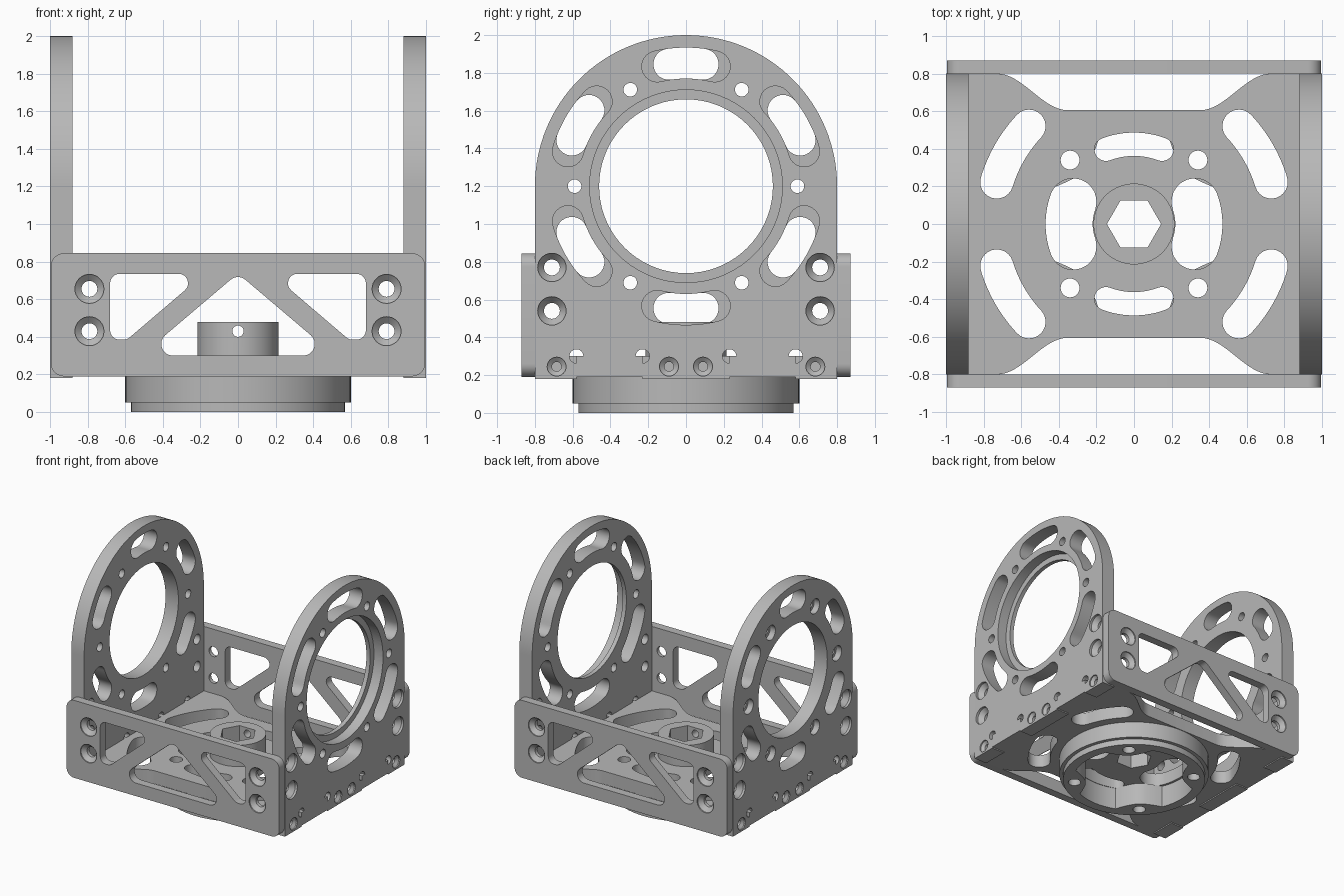
import bpy, bmesh
from math import sin, cos, tan, pi, radians, acos
from mathutils import Matrix, Vector

cube = bpy.data.objects.get("Cube")
if cube:
    bpy.data.objects.remove(cube, do_unlink=True)

metal = bpy.data.materials.new("grey metal")
metal.use_nodes = True
GREY = (0.48, 0.48, 0.48, 1)
metal.diffuse_color = GREY
for node in metal.node_tree.nodes:
    if node.type == 'BSDF_PRINCIPLED':
        node.inputs["Base Color"].default_value = GREY
        node.inputs["Roughness"].default_value = 0.6


# ---------- 2D outline helpers ----------
def arc(cx, cy, r, a0, a1, n=12):
    return [(cx + r * cos(radians(a0 + (a1 - a0) * i / n)),
             cy + r * sin(radians(a0 + (a1 - a0) * i / n))) for i in range(n + 1)]


def circle(cx, cy, r, n=32):
    return arc(cx, cy, r, 0, 360, n)[:-1]


def arc_slot(cx, cy, r, hw, mid, half):
    """Curved slot around (cx, cy) with round ends."""
    a, b = mid - half, mid + half
    def end(t):
        return cx + r * cos(radians(t)), cy + r * sin(radians(t))
    return (arc(cx, cy, r + hw, a, b) + arc(*end(b), hw, b, b + 180)[1:-1]
            + arc(cx, cy, r - hw, b, a) + arc(*end(a), hw, a + 180, a + 360)[1:-1])


def rounded(corners, radius, n=8):
    """Polygon with filleted corners."""
    pts = []
    for i, c in enumerate(corners):
        c = Vector(c)
        d0 = (Vector(corners[i - 1]) - c).normalized()
        d1 = (Vector(corners[(i + 1) % len(corners)]) - c).normalized()
        half = acos(max(-1, min(1, d0.dot(d1)))) / 2
        centre = c + (d0 + d1).normalized() * radius / sin(half)
        s = c + d0 * radius / tan(half) - centre
        e = c + d1 * radius / tan(half) - centre
        turn = s.angle_signed(e)
        for k in range(n + 1):
            v = s.copy()
            v.rotate(Matrix.Rotation(-turn * k / n, 2))
            pts.append(tuple(centre + v))
    return pts


# ---------- solid helpers ----------
def new_object(name, bm):
    me = bpy.data.meshes.new(name)
    bm.to_mesh(me)
    bm.free()
    ob = bpy.data.objects.new(name, me)
    bpy.context.collection.objects.link(ob)
    return ob


def lathe_cutter(bm, u, v, profile, n=32):
    rings = [[bm.verts.new((x, y, w)) for x, y in circle(u, v, r, n)] for r, w in profile]
    for a, b in zip(rings, rings[1:]):
        for i in range(n):
            j = (i + 1) % n
            bm.faces.new((a[i], a[j], b[j], b[i]))
    bm.faces.new(rings[0])
    bm.faces.new(rings[-1])


def cut(ob, bm):
    bmesh.ops.recalc_face_normals(bm, faces=bm.faces)
    cutter = new_object("cutter", bm)
    cutter.hide_render = True
    mod = ob.modifiers.new("cut", 'BOOLEAN')
    mod.operation, mod.solver, mod.object = 'DIFFERENCE', 'EXACT', cutter
    bpy.context.view_layer.update()
    me = bpy.data.meshes.new_from_object(ob.evaluated_get(bpy.context.evaluated_depsgraph_get()))
    ob.modifiers.clear()
    ob.data = me
    bpy.data.objects.remove(cutter, do_unlink=True)


def finish(ob, matrix=Matrix()):
    ob.data.transform(matrix)
    ob.data.materials.clear()
    ob.data.materials.append(metal)
    bpy.ops.object.select_all(action='DESELECT')
    ob.select_set(True)
    bpy.context.view_layer.objects.active = ob
    bpy.ops.object.shade_smooth_by_angle(angle=radians(30))


def plate(name, loops, w0, w1, sinks=()):
    """Extrude an outline with holes; sinks are stepped or conical bores from the w1 face."""
    cu = bpy.data.curves.new(name, 'CURVE')
    cu.dimensions, cu.fill_mode, cu.extrude = '2D', 'BOTH', (w1 - w0) / 2
    for loop in loops:
        sp = cu.splines.new('POLY')
        sp.points.add(len(loop) - 1)
        for p, (x, y) in zip(sp.points, loop):
            p.co = (x, y, 0, 1)
        sp.use_cyclic_u = True
    tmp = bpy.data.objects.new("outline", cu)
    bpy.context.collection.objects.link(tmp)
    bpy.context.view_layer.update()
    me = bpy.data.meshes.new_from_object(tmp.evaluated_get(bpy.context.evaluated_depsgraph_get()))
    bpy.data.objects.remove(tmp, do_unlink=True)
    bm = bmesh.new()
    bm.from_mesh(me)
    bmesh.ops.translate(bm, verts=bm.verts, vec=(0, 0, (w0 + w1) / 2))
    bmesh.ops.remove_doubles(bm, verts=bm.verts, dist=0.0002)
    bmesh.ops.recalc_face_normals(bm, faces=bm.faces)
    ob = new_object(name, bm)
    if sinks:
        cb = bmesh.new()
        for u, v, big, small, d0, d1 in sinks:
            lathe_cutter(cb, u, v, [(big, w1 + 0.02), (big, w1 - d0), (small, w1 - d1),
                                    (small, w0 - 0.02)], 72 if big > 0.3 else 32)
        cut(ob, cb)
    return ob


def axes(u, v, w):
    return Matrix((u, v, w)).transposed().to_4x4()


# ---------- side plates with bearing bores ----------
def notch(a, b, z0=0.18, z1=0.3, r=0.037):
    return [(b, z0)] + arc(b, z1, r, -90, 180) + arc(a, z1, r, 0, 270) + [(a, z0)]


side_outline = ([(0.8, 0.18)] + notch(0.23, 0.58) + notch(-0.58, -0.23)
                + [(-0.8, 0.18)] + arc(0, 1.2, 0.8, 180, 0, 64))
screws = [(s * 0.71, z, 0.075, 0.042, 0.02, 0.06) for s in (-1, 1) for z in (0.54, 0.77)]
screws += [(y, 0.245, 0.05, 0.025, 0.01, 0.03) for y in (-0.685, -0.09, 0.09, 0.685)]
ring = [(0.59 * cos(k * pi / 3), 1.2 + 0.59 * sin(k * pi / 3)) for k in range(6)]

for name, s, half in (("left_side_plate", 1, 13.5), ("right_side_plate", -1, 8)):
    loops = [side_outline] + [arc_slot(0, 1.2, 0.652, 0.082, 30 + 60 * k, half) for k in range(6)]
    if s > 0:
        loops += [circle(*c, 0.036) for c in ring]
        sinks = screws + [(0, 1.2, 0.51, 0.46, 0.085, 0.085)]
    else:
        loops.append(circle(0, 1.2, 0.46, 72))
        sinks = screws + [(*c, 0.062, 0.036, 0.05, 0.05) for c in ring]
    finish(plate(name, loops, 0.88, 1.0, sinks), axes((0, s, 0), (0, 0, 1), (s, 0, 0)))

# ---------- front and back truss plates ----------
frame = rounded([(-0.995, 0.19), (0.995, 0.19), (0.995, 0.845), (-0.995, 0.845)], 0.07)
centre_window = rounded([(-0.515, 0.3), (0.515, 0.3), (0, 0.737)], 0.062)
corner_window = rounded([(-0.68, 0.735), (-0.68, 0.385), (-0.59, 0.385), (-0.18, 0.735)], 0.05)
mirrored_window = [(-x, z) for x, z in corner_window]
frame_screws = [(s * 0.79, z, 0.077, 0.042, 0.01, 0.04) for s in (-1, 1) for z in (0.43, 0.655)]
for name, s in (("front_plate", 1), ("back_plate", -1)):
    ob = plate(name, [frame, centre_window, corner_window, mirrored_window], 0.8, 0.87, frame_screws)
    finish(ob, axes((s, 0, 0), (0, 0, 1), (0, -s, 0)))

# ---------- base plate with tabs ----------
half_base = [(0.88, -0.8)]
for a, b in ((-0.58, -0.23), (0.23, 0.58)):
    half_base += [(0.88, a), (1.0, a), (1.0, b), (0.88, b)]
half_base.append((0.88, 0.8))
shoulder = [(0.73 - 0.38 * t / 16, 0.7025 + 0.0975 * cos(pi * t / 16)) for t in range(17)]
half_base += shoulder + [(-x, y) for x, y in reversed(shoulder)]
base_outline = half_base + [(-x, -y) for x, y in half_base]
hexagon = circle(0, 0, 0.144, 6)
bolt_holes = [circle(sx * 0.34, sy * 0.34, 0.05) for sx in (-1, 1) for sy in (-1, 1)]
base_loops = [base_outline, hexagon] + bolt_holes
base_loops += [arc_slot(0, 0, 0.763, 0.088, m, 13) for m in (30, 150, 210, 330)]
base_loops += [arc_slot(0, 0, 0.424, 0.062, m, 20.5) for m in (90, 270)]
base_loops += [arc_slot(0, 0, 0.345, 0.125, m, 20) for m in (0, 180)]
finish(plate("base_plate", base_loops, 0.19, 0.3))

# ---------- hex hub with cross hole ----------
hub = plate("hub", [circle(0, 0, 0.215, 64), hexagon], 0.3, 0.48)
pin = bmesh.new()
lathe_cutter(pin, 0, 0, [(0.03, -0.4), (0.03, 0.4)])
pin.transform(Matrix.Translation((0, 0, 0.43)) @ Matrix.Rotation(pi / 2, 4, 'X'))
cut(hub, pin)
finish(hub)

# ---------- round flange under the base, lobed opening around the bolts ----------
lobes = []
for i in range(96):
    a = 2 * pi * i / 96
    r = 0.49 - 0.1 * max(0, -cos(4 * a)) ** 0.8
    lobes.append((r * cos(a), r * sin(a)))
for name, r, z0, z1 in (("flange", 0.6, 0.05, 0.19), ("flange_lip", 0.57, 0, 0.05)):
    finish(plate(name, [circle(0, 0, r, 96), lobes] + bolt_holes, z0, z1))
